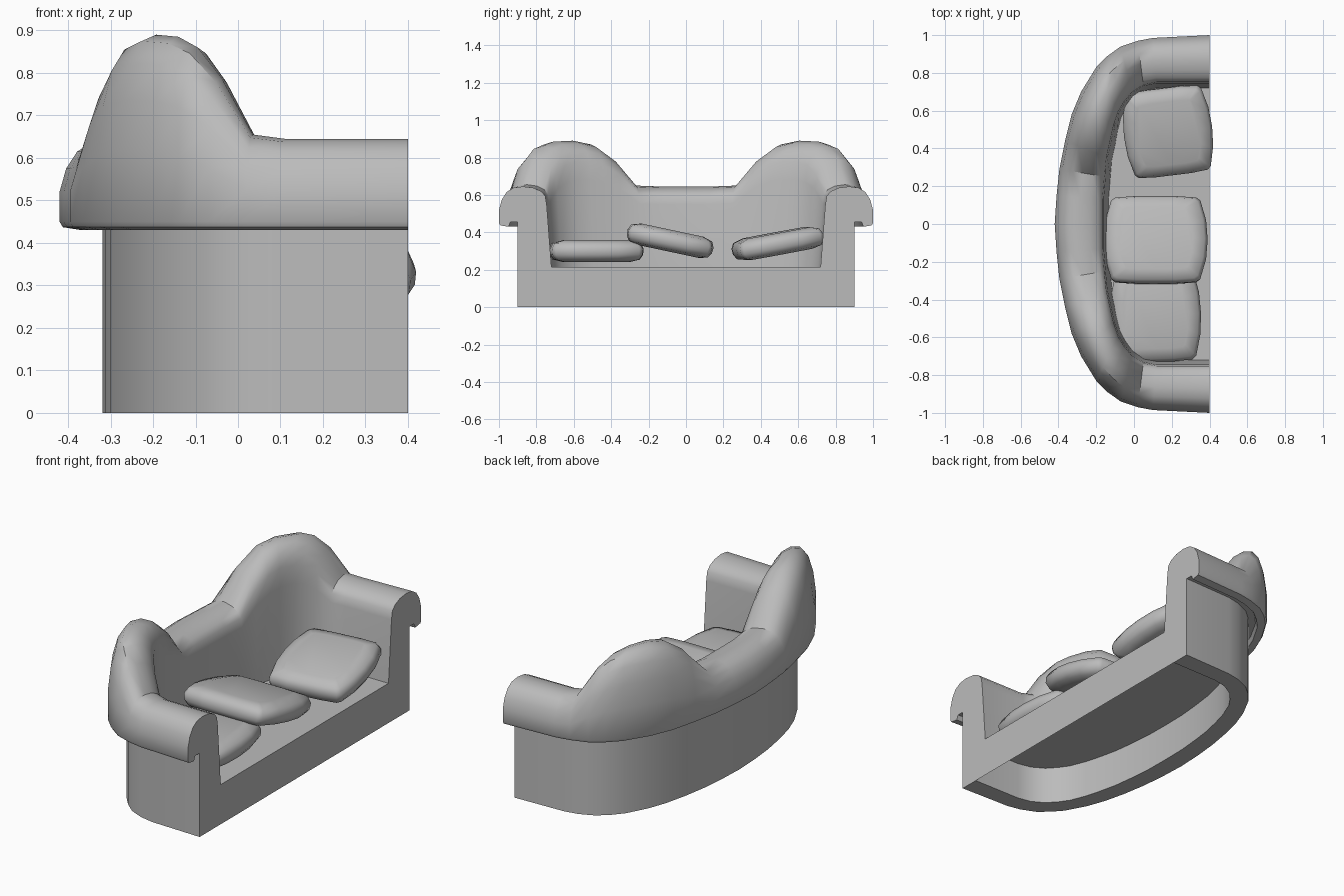
import bpy, bmesh, math
from mathutils import Matrix, Vector

cube = bpy.data.objects.get("Cube")
if cube:
    bpy.data.objects.remove(cube, do_unlink=True)

grey = bpy.data.materials.new("soft grey")
grey.use_nodes = True
COLOUR = (0.5, 0.5, 0.5, 1)
grey.diffuse_color = COLOUR
grey.node_tree.nodes["Principled BSDF"].inputs["Base Color"].default_value = COLOUR


def finish(bm, name, angle):
    bmesh.ops.recalc_face_normals(bm, faces=bm.faces)
    mesh = bpy.data.meshes.new(name)
    bm.to_mesh(mesh)
    bm.free()
    obj = bpy.data.objects.new(name, mesh)
    obj.data.materials.append(grey)
    bpy.context.collection.objects.link(obj)
    bpy.ops.object.select_all(action='DESELECT')
    obj.select_set(True)
    bpy.context.view_layer.objects.active = obj
    bpy.ops.object.shade_smooth_by_angle(angle=math.radians(angle))
    return obj


# Plan stations for one half: outer rail edge, inner rail edge, rail height
LOW = 0.645
HALF = [
    ((.40, 1.0), (.40, .745), LOW), ((.10, .985), (.12, .745), LOW),
    ((.02, .97), (.05, .73), .655), ((-.07, .94), (-.01, .69), .79),
    ((-.14, .89), (-.05, .64), .86), ((-.20, .83), (-.08, .59), .885),
    ((-.28, .70), (-.105, .51), .89), ((-.33, .58), (-.12, .44), .87),
    ((-.365, .44), (-.14, .35), .79), ((-.395, .29), (-.15, .25), .65),
    ((-.41, .15), (-.16, .13), LOW), ((-.42, 0), (-.16, 0), LOW),
]
flip = lambda p: (p[0], -p[1])
STATIONS = HALF + [(flip(o), flip(i), h) for o, i, h in HALF[-2::-1]]

# Wall section: share of the way from outer to inner rail edge, height
FLOOR = 0.215
SECTION = [(.39, 0), (.39, .455), (.24, .455), (.2, .43), (.03, .437), (0, .45), (0, .52),
           (.06, .575), (.16, .615), (.3, .638), (.5, LOW), (.72, .638), (.88, .62),
           (.97, .595), (1, .55), (1.1, FLOOR)]
UNDER = [(.8, FLOOR - .01), (.8, 0)]
EAVE = 0.44


def section_points(outer, inner, height):
    o, i = Vector(outer), Vector(inner)
    stretch = (height - EAVE) / (LOW - EAVE)
    for t, z in SECTION + UNDER:
        p = o.lerp(i, t)
        yield (p.x, p.y, EAVE + (z - EAVE) * stretch if z > .46 else z)


# Curved back with arms, seat deck and front panel
bm = bmesh.new()
rows = [[bm.verts.new(p) for p in section_points(*s)] for s in STATIONS]
n, last = len(SECTION) + len(UNDER), len(SECTION) - 1
for a, b in zip(rows, rows[1:]):
    for k in range(n):
        j = (k + 1) % n
        if k != last:
            bm.faces.new((a[k], a[j], b[j], b[k]))
bm.faces.new([r[last] for r in rows])
bm.faces.new([r[last + 1] for r in rows])
bm.faces.new(rows[0][:last + 1] + rows[-1][last::-1])
finish(bm, "sofa_frame", 40)

# Loose seat cushions
QUARTER = [(1, 0), (.97, .45), (.86, .9), (.78, .97), (.4, 1)]
OUTLINE = QUARTER + [(0, 1)] + [(-x, y) for x, y in QUARTER[::-1]]
OUTLINE += [(x, -y) for x, y in OUTLINE[-2:0:-1]]
LAYERS = [(.72, -.058), (.92, -.046), (.99, -.02), (1, .012), (.94, .042), (.72, .058)]


def cushion(name, centre, half_x, half_y, tilt, yaw):
    bm = bmesh.new()
    rings = [[bm.verts.new((x * s * half_x, y * s * half_y, z)) for x, y in OUTLINE]
             for s, z in LAYERS]
    m = len(OUTLINE)
    for a, b in zip(rings, rings[1:]):
        for k in range(m):
            j = (k + 1) % m
            bm.faces.new((a[k], a[j], b[j], b[k]))
    bm.faces.new(rings[0])
    bm.faces.new(rings[-1])
    turn = Matrix.Rotation(math.radians(yaw), 4, 'Z') @ Matrix.Rotation(math.radians(tilt), 4, 'X')
    bm.transform(Matrix.Translation(centre) @ turn)
    finish(bm, name, 50)


cushion("right_cushion", (.115, -.48, .3), .24, .25, 0, 2)
cushion("middle_cushion", (.115, -.085, .355), .275, .235, -12, 0)
cushion("left_cushion", (.18, .49, .34), .235, .235, 10.5, 7)
